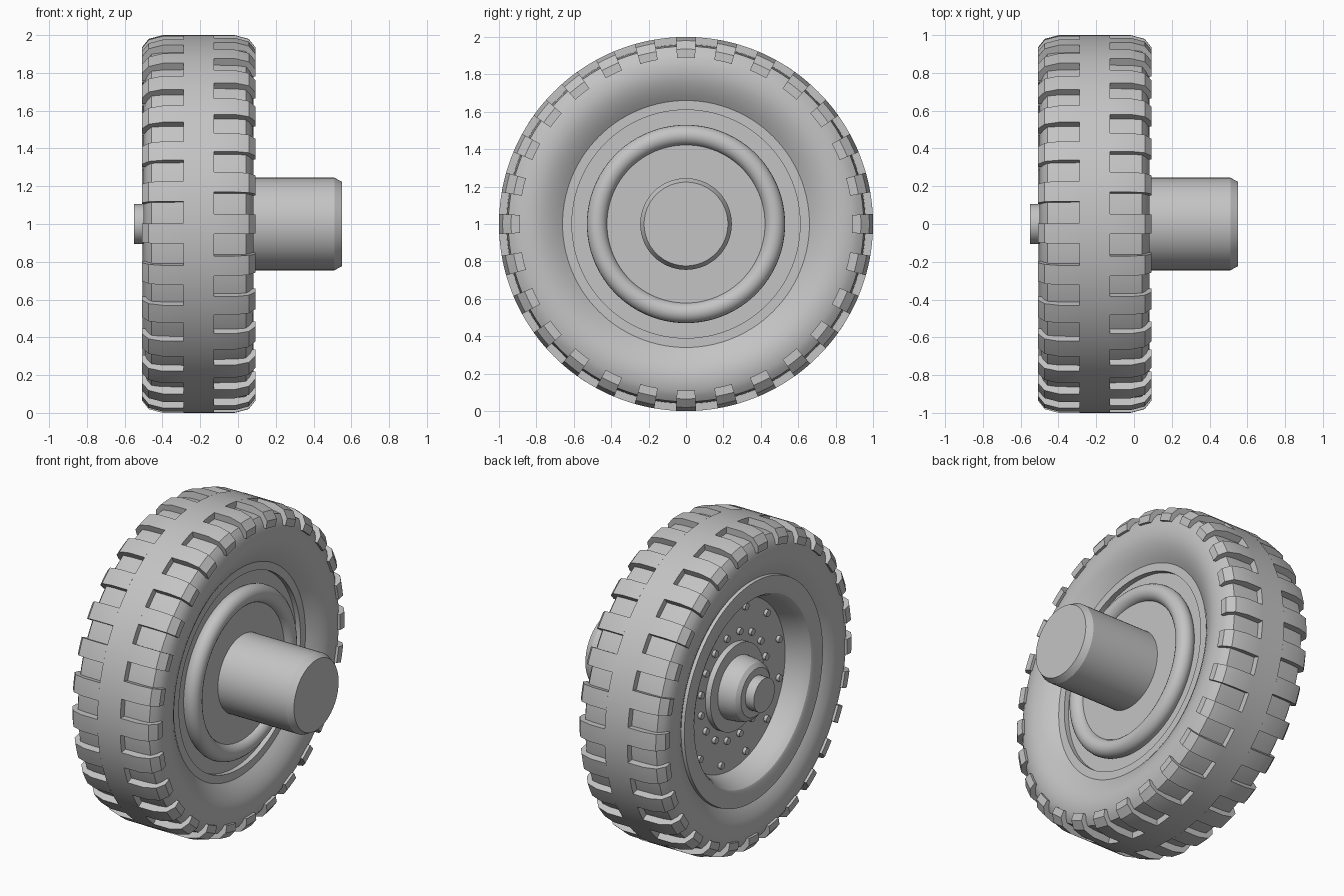
import bpy, bmesh, math
from mathutils import Matrix, Vector

if "Cube" in bpy.data.objects:
    bpy.data.objects.remove(bpy.data.objects["Cube"])

grey = bpy.data.materials.new("plain_grey")
grey.use_nodes = True
GREY = (0.55, 0.55, 0.55, 1)
grey.diffuse_color = GREY
grey.node_tree.nodes["Principled BSDF"].inputs["Base Color"].default_value = GREY

MID = -0.208     # middle plane of the tyre
LUGS = 28        # lugs on each shoulder
TAU = math.tau


def finish(bm, name):
    bmesh.ops.remove_doubles(bm, verts=bm.verts, dist=0.0001)
    bmesh.ops.recalc_face_normals(bm, faces=bm.faces)
    mesh = bpy.data.meshes.new(name)
    bm.to_mesh(mesh)
    bm.free()
    mesh.materials.append(grey)
    obj = bpy.data.objects.new(name, mesh)
    obj.location.z = 1
    bpy.context.collection.objects.link(obj)
    bpy.ops.object.select_all(action='DESELECT')
    obj.select_set(True)
    bpy.context.view_layer.objects.active = obj
    bpy.ops.object.shade_smooth_by_angle(angle=math.radians(25))


def sweep(bm, profile, start=0, arc=TAU, steps=112):
    """Turn a closed (x, radius) outline about the x axis."""
    verts = [bm.verts.new((x, 0, r)) for x, r in profile]
    edges = [bm.edges.new((a, b)) for a, b in zip(verts, verts[1:] + verts[:1])]
    full = arc >= TAU
    geom = verts + edges if full else verts + edges + [bm.faces.new(verts)]
    bmesh.ops.rotate(bm, verts=verts, matrix=Matrix.Rotation(start, 3, 'X'))
    bmesh.ops.spin(bm, geom=geom, axis=(1, 0, 0), cent=(0, 0, 0),
                   angle=arc, steps=steps, use_merge=full)


def lathe(name, profile, steps=112):
    bm = bmesh.new()
    sweep(bm, profile, steps=steps)
    bmesh.ops.dissolve_degenerate(bm, dist=0.00001, edges=bm.edges)
    finish(bm, name)


def solid(name, outline, steps=64):
    """Solid turned part: outline closed along the axis."""
    lathe(name, [(outline[0][0], 0)] + outline + [(outline[-1][0], 0)], steps)


# Tyre carcass with raised middle rib, half outline mirrored about MID
half = [(0.08, 1.0), (0.08, 0.96), (0.20, 0.957), (0.25, 0.95), (0.272, 0.92),
        (0.284, 0.89), (0.291, 0.85), (0.291, 0.81), (0.282, 0.77), (0.265, 0.73),
        (0.242, 0.69), (0.22, 0.66), (0.22, 0.61), (0.15, 0.61)]
lathe("tyre", [(MID + d, r) for d, r in half] +
      [(MID - d, r) for d, r in reversed(half)])

# Shoulder lugs, the left row shifted a quarter pitch
lug = [(0.08, 1.0), (0.19, 1.0), (0.265, 0.98), (0.301, 0.935),
       (0.301, 0.89), (0.24, 0.89), (0.20, 0.94), (0.08, 0.94)]
for side, shift, name in ((1, 0, "inner_lugs"), (-1, 0.05, "outer_lugs")):
    bm = bmesh.new()
    for i in range(LUGS):
        sweep(bm, [(MID + side * d, r) for d, r in lug],
              TAU * i / LUGS + shift - 0.054, 0.108, 3)
    finish(bm, name)

# Rim: inner recess, and the deep dish open to the outer side
lathe("rim", [(-0.02, 0.63), (-0.02, 0.45), (-0.315, 0.45), (-0.325, 0.53),
              (-0.37, 0.543), (-0.42, 0.559), (-0.45, 0.573), (-0.468, 0.586),
              (-0.475, 0.602), (-0.475, 0.695), (-0.43, 0.70)])
solid("wheel_disc", [(-0.325, 0.53), (-0.24, 0.53)], 96)

# Rounded bead and back plate on the axle side
bead = [(0.015 + 0.055 * math.cos(TAU * i / 20), 0.475 + 0.055 * math.sin(TAU * i / 20))
        for i in range(20)]
lathe("bead", bead, 96)
solid("back_plate", [(-0.05, 0.45), (0.03, 0.45)], 96)

# Axle with a chamfered end
solid("axle", [(-0.1, 0.245), (0.51, 0.245), (0.55, 0.224)])

# Stepped hub and cap
solid("hub_flange", [(-0.25, 0.27), (-0.36, 0.27)])
solid("hub", [(-0.30, 0.20), (-0.43, 0.19), (-0.47, 0.175), (-0.49, 0.15)])
solid("hub_cap", [(-0.45, 0.105), (-0.55, 0.105)], 48)

# Two rings of bolts on the disc
bm = bmesh.new()
for count, radius in ((16, 0.33), (12, 0.475)):
    for i in range(count):
        a = TAU * (i + 0.5) / count
        place = Matrix.Translation(Vector((-0.33, radius * math.sin(a), radius * math.cos(a))))
        bmesh.ops.create_cone(bm, cap_ends=True, segments=12, radius1=0.021, radius2=0.021,
                              depth=0.03, matrix=place @ Matrix.Rotation(math.pi / 2, 4, 'Y'))
finish(bm, "bolts")
